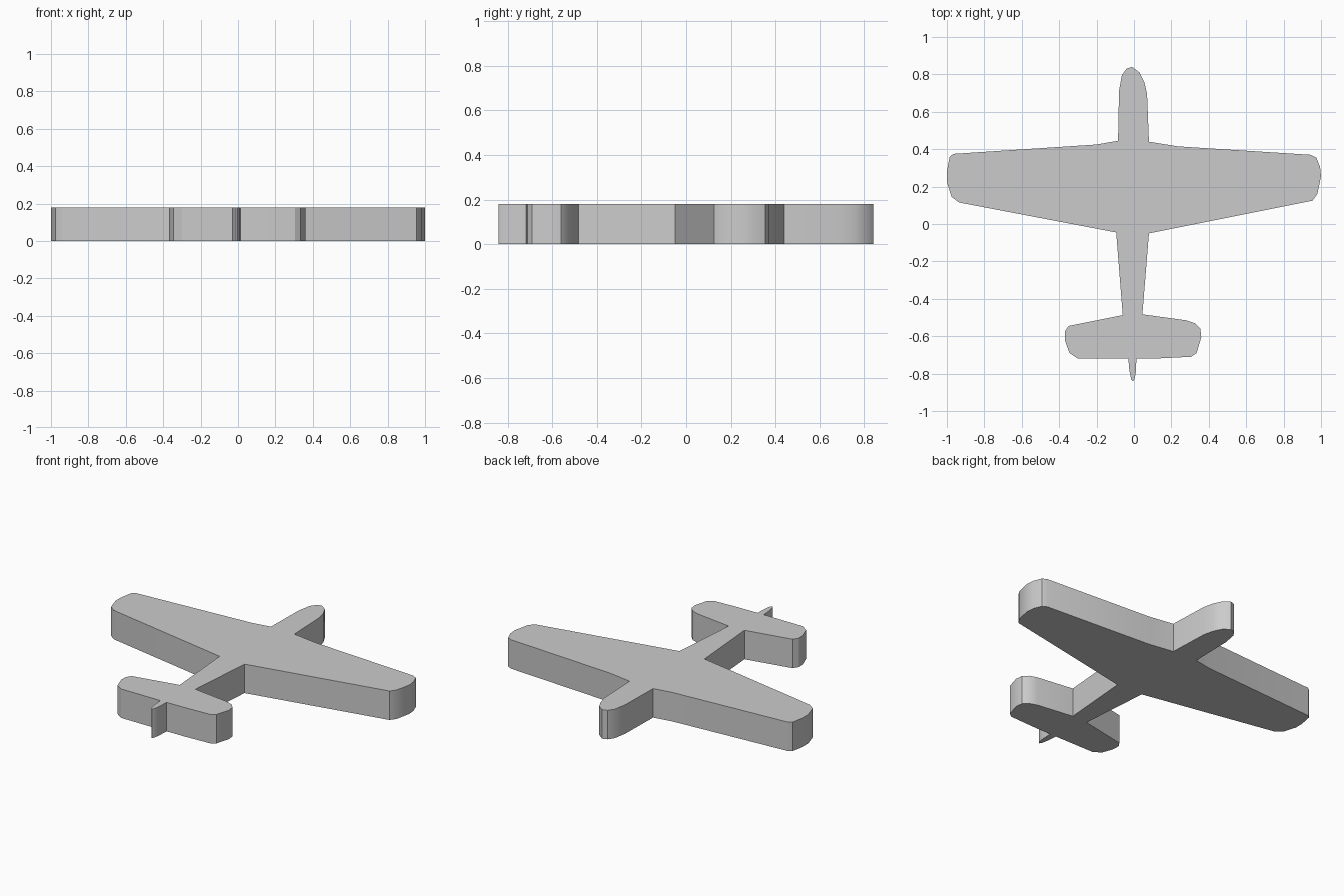
import bpy
import bmesh
import math

THICKNESS = 0.18

cube = bpy.data.objects.get("Cube")
if cube:
    bpy.data.objects.remove(cube, do_unlink=True)


def make_material(name, colour):
    """Create one flat colour for the viewport and for renders."""
    material = bpy.data.materials.new(name)
    material.use_nodes = True
    material.diffuse_color = colour
    shader = material.node_tree.nodes["Principled BSDF"]
    shader.inputs["Base Color"].default_value = colour
    return material


def extrude_outline(name, outline, thickness, material):
    """Fill a closed outline on the ground and raise it into a solid plate."""
    bm = bmesh.new()
    base = bm.faces.new([bm.verts.new((x, y, 0)) for x, y in outline])
    raised = bmesh.ops.extrude_face_region(bm, geom=[base], use_keep_orig=True)
    top_verts = [item for item in raised["geom"] if isinstance(item, bmesh.types.BMVert)]
    bmesh.ops.translate(bm, verts=top_verts, vec=(0, 0, thickness))
    bmesh.ops.recalc_face_normals(bm, faces=bm.faces)
    mesh = bpy.data.meshes.new(name)
    bm.to_mesh(mesh)
    bm.free()
    mesh.materials.append(material)
    plate = bpy.data.objects.new(name, mesh)
    bpy.context.collection.objects.link(plate)
    return plate


# Rounded nose, from the wing root on one side to the other
nose = [(0.08, 0.44), (0.07, 0.695), (0.055, 0.76), (0.03, 0.81), (-0.01, 0.84),
        (-0.04, 0.83), (-0.065, 0.795), (-0.08, 0.71), (-0.085, 0.445)]

# Tapered wings with soft tips, slightly uneven like a hand-cut shape
wing_minus_x = [(-0.2, 0.425), (-0.965, 0.375), (-0.985, 0.36), (-1, 0.28),
                (-1, 0.225), (-0.975, 0.145), (-0.935, 0.115)]
wing_plus_x = [(0.955, 0.125), (0.98, 0.16), (1, 0.255), (0.995, 0.305),
               (0.975, 0.355), (0.945, 0.37), (0.235, 0.415)]

# Narrowing rear fuselage, one edge on each side
body_minus_x = [(-0.095, -0.045), (-0.06, -0.487)]
body_plus_x = [(0.045, -0.483), (0.08, -0.05)]

# Tailplane halves
tail_minus_x = [(-0.35, -0.545), (-0.37, -0.575), (-0.37, -0.62),
                (-0.345, -0.69), (-0.3, -0.72)]
tail_plus_x = [(0.14, -0.718), (0.305, -0.71), (0.335, -0.69), (0.36, -0.605),
               (0.355, -0.56), (0.325, -0.53), (0.28, -0.515)]

# Small pointed fin behind the tailplane
fin = [(-0.03, -0.72), (-0.025, -0.78), (-0.015, -0.83), (-0.005, -0.84),
       (0.003, -0.83), (0.01, -0.79), (0.013, -0.72)]

# Join the sections into one continuous silhouette
silhouette = (nose + wing_minus_x + body_minus_x + tail_minus_x + fin
              + tail_plus_x + body_plus_x + wing_plus_x)

grey = make_material("light grey", (0.6, 0.6, 0.6, 1))
airplane = extrude_outline("airplane_plate", silhouette, THICKNESS, grey)

# Smooth the rounded tips while the rims and corners stay crisp
bpy.ops.object.select_all(action="DESELECT")
airplane.select_set(True)
bpy.context.view_layer.objects.active = airplane
bpy.ops.object.shade_smooth_by_angle(angle=math.radians(30))
